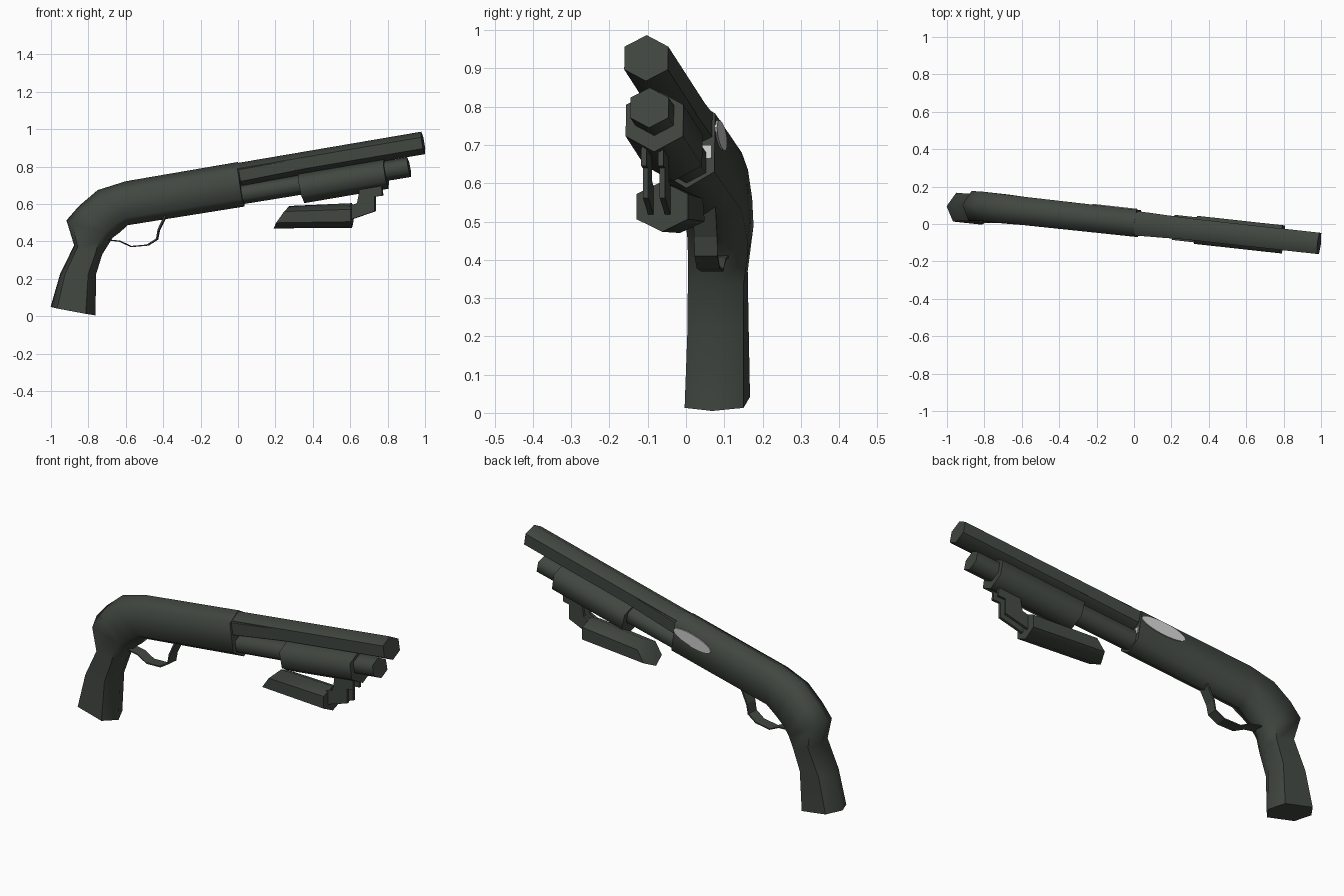
import bpy, bmesh, math

if "Cube" in bpy.data.objects:
    bpy.data.objects.remove(bpy.data.objects["Cube"])


def material(name, col):
    m = bpy.data.materials.new(name)
    m.diffuse_color = (*col, 1)
    m.use_nodes = True
    m.node_tree.nodes["Principled BSDF"].inputs["Base Color"].default_value = m.diffuse_color
    return m


DARK = material("dark green grey", (0.052, 0.062, 0.052))
LIGHT = material("light grey", (0.62, 0.62, 0.62))


def place(x, w, z):
    """Side-view position x, z plus sideways offset w, turned slightly in plan."""
    return (x + 0.11 * w, 0.005 - 0.11 * x + w, z)


def finish(name, bm, mat, smooth=True):
    bmesh.ops.recalc_face_normals(bm, faces=bm.faces)
    me = bpy.data.meshes.new(name)
    bm.to_mesh(me)
    bm.free()
    me.materials.append(mat)
    ob = bpy.data.objects.new(name, me)
    bpy.context.collection.objects.link(ob)
    if smooth:
        bpy.ops.object.select_all(action='DESELECT')
        ob.select_set(True)
        bpy.context.view_layer.objects.active = ob
        bpy.ops.object.shade_smooth_by_angle(angle=math.radians(62))
    return ob


def hex_loft(name, sections, f=0.25, mat=DARK, smooth=True):
    """Six-sided loft; section = top x, top z, bottom x, bottom z, half width, shift."""
    bm = bmesh.new()
    rings = []
    for tx, tz, bx, bz, h, s in sections:
        ring = []
        for t, w in ((0, 0), (f, h), (1 - f, h), (1, 0), (1 - f, -h), (f, -h)):
            ring.append(bm.verts.new(place(tx + (bx - tx) * t, w + s, tz + (bz - tz) * t)))
        rings.append(ring)
    for a, b in zip(rings, rings[1:]):
        for i in range(6):
            j = (i + 1) % 6
            bm.faces.new((a[i], a[j], b[j], b[i]))
    bm.faces.new(rings[0])
    bm.faces.new(rings[-1])
    return finish(name, bm, mat, smooth)


def plate(name, outline, w0, w1, mat=DARK):
    """Side-view outline extruded sideways from w0 to w1."""
    bm = bmesh.new()
    a = [bm.verts.new(place(x, w0, z)) for x, z in outline]
    b = [bm.verts.new(place(x, w1, z)) for x, z in outline]
    bm.faces.new(a)
    bm.faces.new(b)
    n = len(a)
    for i in range(n):
        j = (i + 1) % n
        bm.faces.new((a[i], a[j], b[j], b[i]))
    return finish(name, bm, mat, False)


# Receiver flowing into the pistol grip
hex_loft("receiver_and_grip", [
    (0.0, 0.825, 0.035, 0.587, 0.072, 0),
    (-0.60, 0.722, -0.59, 0.487, 0.075, 0),
    (-0.75, 0.675, -0.63, 0.45, 0.077, 0),
    (-0.85, 0.59, -0.67, 0.42, 0.078, 0),
    (-0.917, 0.513, -0.695, 0.38, 0.078, -0.003),
    (-0.875, 0.38, -0.725, 0.33, 0.073, -0.01),
    (-0.95, 0.225, -0.757, 0.225, 0.073, -0.015),
    (-1.0, 0.05, -0.76, 0.005, 0.077, -0.02)], f=0.18)

# Barrel, its thicker rear cone, magazine tube and pump
hex_loft("barrel", [(0.0, 0.82, 0.02, 0.70, 0.057, 0),
                    (0.98, 0.987, 1.0, 0.867, 0.057, 0)])
hex_loft("barrel_cone", [(0.005, 0.815, 0.025, 0.69, 0.065, 0),
                         (0.42, 0.885, 0.435, 0.775, 0.053, 0)])
hex_loft("magazine_tube", [(0.01, 0.706, 0.03, 0.60, 0.05, 0),
                           (0.905, 0.85, 0.925, 0.745, 0.05, 0)])
hex_loft("pump", [(0.32, 0.768, 0.355, 0.605, 0.075, 0),
                  (0.78, 0.846, 0.805, 0.682, 0.075, 0)])

# Handle hanging under the pump, with a slanted rear end
hex_loft("under_handle", [(0.275, 0.59, 0.19, 0.47, 0.067, 0),
                          (0.61, 0.605, 0.61, 0.473, 0.067, 0)])

# Twin bracket plates holding the handle
bracket = [(0.65, 0.70), (0.77, 0.72), (0.775, 0.645), (0.735, 0.64), (0.735, 0.562),
           (0.60, 0.515), (0.60, 0.59), (0.64, 0.605), (0.65, 0.655)]
for side, w in (("left", -0.03), ("right", 0.014)):
    plate("bracket_" + side, bracket, w - 0.007, w + 0.007)

# Trigger guard: thin bent strip
path = [(-0.38, 0.54), (-0.42, 0.46), (-0.43, 0.41), (-0.48, 0.378),
        (-0.57, 0.37), (-0.63, 0.398), (-0.69, 0.405)]
inner = [(x - 0.008 + 0.004 * i / 3, z + 0.006) for i, (x, z) in enumerate(path)]
plate("trigger_guard", path + inner[::-1], -0.03, 0.03)

# Light ejection port on the far side, and the sliver on the receiver front
port = []
for i in range(20):
    a = math.tau * i / 20
    u, v = 0.12 * math.cos(a), 0.034 * math.sin(a)
    port.append((-0.11 + u, 0.725 + 0.17 * u + v))
plate("ejection_port", port, 0.070, 0.0775, LIGHT)
plate("front_sliver", [(0.015, 0.70), (0.023, 0.70), (0.028, 0.665), (0.02, 0.665)],
      0.038, 0.064, LIGHT)
